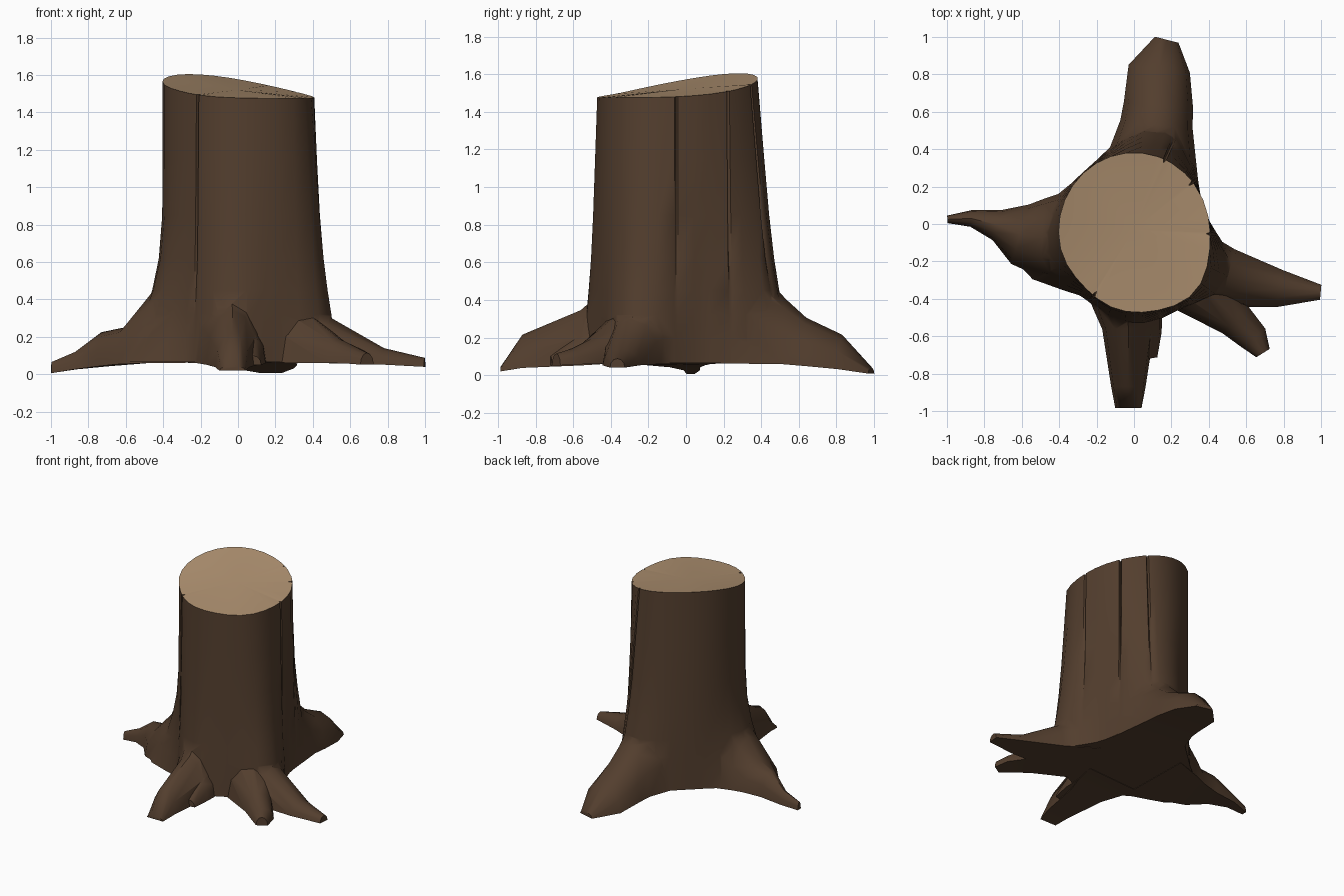
import bpy, bmesh, math
from mathutils import Vector

if "Cube" in bpy.data.objects:
    bpy.data.objects.remove(bpy.data.objects["Cube"])


def material(name, rgb):
    m = bpy.data.materials.new(name)
    m.diffuse_color = (*rgb, 1)
    m.use_nodes = True
    m.node_tree.nodes["Principled BSDF"].inputs["Base Color"].default_value = m.diffuse_color
    return m


BARK = material("dark_bark", (0.086, 0.048, 0.027))
WOOD = material("cut_wood", (0.43, 0.285, 0.165))


def make_object(name, bm):
    bmesh.ops.recalc_face_normals(bm, faces=bm.faces)
    mesh = bpy.data.meshes.new(name)
    bm.to_mesh(mesh)
    bm.free()
    mesh.materials.append(BARK)
    mesh.materials.append(WOOD)
    ob = bpy.data.objects.new(name, mesh)
    bpy.context.collection.objects.link(ob)
    return ob


# Root swellings on the trunk: angle, spread, straight taper, low flare
SWELLS = [(74, 19, 0.115, 0.11), (190, 19, 0, 0.31), (266, 20, 0.045, 0.05), (335, 15, 0.09, 0.08)]
# Cracks in the bark: angle and depth
CRACKS = {-1: 0.02, 39: 0.03, 66: 0.02, 236: 0.03}


def gap(a, b):
    return (a - b + 180) % 360 - 180


def bell(a, centre, spread):
    return math.exp(-0.5 * (gap(a, centre) / spread) ** 2)


def rim_height(a):
    t = math.radians(a - 130)
    return 1.525 + 0.065 * math.cos(t) + 0.015 * math.cos(2 * t)


def trunk_point(a, z):
    down = min(1, (rim_height(a) - z) / 1.15)
    low = max(0, 0.95 - z) / 0.95
    # uneven round: fuller front right, flatter front left, hollow on the right
    grow = 0.04 * bell(a, 317, 18) - 0.022 * bell(a, 226, 18) - 0.02 * down * bell(a, 18, 12)
    for ang, spread, taper, flare in SWELLS:
        grow += bell(a, ang, spread) * (taper * down + flare * low ** 2.5)
    for ang, depth in CRACKS.items():
        if abs(gap(a, ang)) < 0.1:
            grow -= depth * max(0, min(1, z - 0.25))
    c, s = math.cos(math.radians(a)), math.sin(math.radians(a))
    return Vector(((0.405 + grow) * c, -0.045 + (0.427 + grow) * s, z))


# Trunk: rings lofted upward, closed by a slanted pale cut
angles = [a for a in range(0, 360, 12) if all(abs(gap(a, c)) > 3.5 for c in CRACKS)]
for ang in CRACKS:
    angles += [(ang + d) % 360 for d in (-1.2, 0, 1.2)]
angles.sort()
n = len(angles)
bm = bmesh.new()
rings = []
for level in (0.065, 0.2, 0.32, 0.45, 0.62, 0.85, 1.15, None):
    rings.append([bm.verts.new(trunk_point(a, level or rim_height(a))) for a in angles])
for lo, hi in zip(rings, rings[1:]):
    for i in range(n):
        j = (i + 1) % n
        bm.faces.new((lo[i], lo[j], hi[j], hi[i]))
bm.faces.new(rings[0][::-1])
centre = bm.verts.new((0, -0.03, 1.52))
for i in range(n):
    bm.faces.new((rings[-1][i], rings[-1][(i + 1) % n], centre)).material_index = 1
trunk = make_object("stump", bm)


def root(name, tip_z, *stations):
    """Loft arched sections; each station is x, y, half width and top height."""
    bm = bmesh.new()
    pts = [Vector(s[:2]) for s in stations]
    last = len(pts) - 1
    k = 7
    rows = []
    for i, (x, y, w, top) in enumerate(stations):
        d = (pts[min(i + 1, last)] - pts[max(i - 1, 0)]).normalized()
        bot = 0.062 + (tip_z - 0.062) * (i / last) ** 2
        row = []
        for step in range(k):
            t = math.pi * step / (k - 1)
            u, v = -math.cos(t), math.sin(t)
            row.append(bm.verts.new((x - d.y * u * w, y + d.x * u * w, bot + v * (top - bot))))
        rows.append(row)
    for p, q in zip(rows, rows[1:]):
        for i in range(k):
            j = (i + 1) % k
            bm.faces.new((p[i], p[j], q[j], q[i]))
    bm.faces.new(rows[0])
    bm.faces.new(rows[-1][::-1])
    return make_object(name, bm)


# Roots: four main ones, a short side root and a fork
roots = [
    root("back_root", 0.008, (0.08, 0.22, 0.27, 0.75), (0.12, 0.53, 0.195, 0.405),
         (0.13, 0.64, 0.185, 0.305), (0.135, 0.83, 0.165, 0.215), (0.175, 0.985, 0.065, 0.04)),
    root("left_root", 0.006, (-0.25, -0.07, 0.28, 0.7), (-0.49, -0.075, 0.21, 0.4),
         (-0.61, -0.055, 0.165, 0.25), (-0.73, -0.005, 0.085, 0.225),
         (-0.87, 0.03, 0.045, 0.12), (-0.998, 0.025, 0.02, 0.065)),
    root("front_root", 0.02, (-0.045, -0.28, 0.23, 0.68), (-0.035, -0.44, 0.185, 0.45),
         (-0.03, -0.56, 0.14, 0.345), (-0.03, -0.87, 0.092, 0.215), (-0.03, -0.985, 0.07, 0.045)),
    root("front_side_root", 0.05, (0.01, -0.42, 0.15, 0.32), (0.06, -0.6, 0.09, 0.2),
         (0.08, -0.72, 0.045, 0.1)),
    root("right_root", 0.04, (0.25, -0.22, 0.23, 0.65), (0.5, -0.29, 0.16, 0.3),
         (0.78, -0.345, 0.1, 0.14), (0.998, -0.365, 0.04, 0.088)),
    root("right_fork_root", 0.052, (0.28, -0.28, 0.19, 0.4), (0.54, -0.51, 0.1, 0.19),
         (0.64, -0.61, 0.08, 0.14), (0.69, -0.69, 0.042, 0.115)),
]

# Merge the roots into the trunk
bpy.context.view_layer.objects.active = trunk
for r in roots:
    mod = trunk.modifiers.new("merge", "BOOLEAN")
    mod.operation = "UNION"
    mod.solver = "EXACT"
    mod.object = r
    bpy.ops.object.modifier_apply(modifier=mod.name)
    bpy.data.objects.remove(r, do_unlink=True)

bpy.ops.object.select_all(action="DESELECT")
trunk.select_set(True)
bpy.ops.object.shade_smooth_by_angle(angle=math.radians(45))
